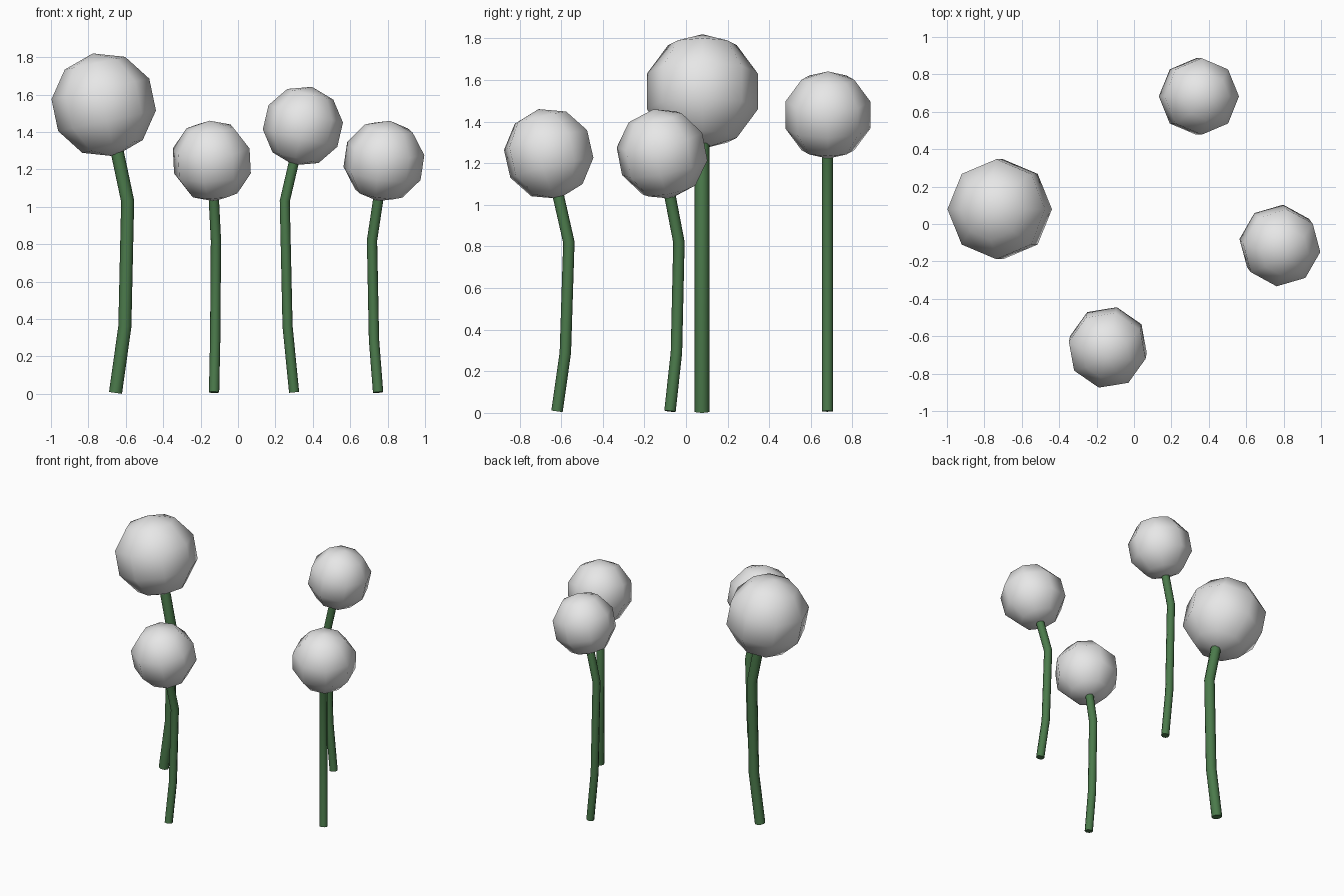
import bpy, bmesh, math
from mathutils import Vector, Matrix

if "Cube" in bpy.data.objects:
    bpy.data.objects.remove(bpy.data.objects["Cube"])


def material(name, color):
    m = bpy.data.materials.new(name)
    m.diffuse_color = (*color, 1.0)
    m.use_nodes = True
    m.node_tree.nodes["Principled BSDF"].inputs["Base Color"].default_value = m.diffuse_color
    return m


GREEN = material("stem_green", (0.07, 0.195, 0.07))
WHITE = material("fluff_white", (0.8, 0.8, 0.8))


def finish(bm, name, mat):
    bmesh.ops.recalc_face_normals(bm, faces=bm.faces[:])
    me = bpy.data.meshes.new(name)
    bm.to_mesh(me)
    bm.free()
    me.materials.append(mat)
    ob = bpy.data.objects.new(name, me)
    bpy.context.collection.objects.link(ob)
    return ob


def stem(name, path, radius, sides=8):
    """Round tube swept along a path, with flat end caps."""
    bm = bmesh.new()
    pts = [Vector(p) for p in path]
    rings = []
    for i, p in enumerate(pts):
        t = Vector((0, 0, 0))
        if i > 0:
            t += (p - pts[i - 1]).normalized()
        if i < len(pts) - 1:
            t += (pts[i + 1] - p).normalized()
        t.normalize()
        v = t.cross(Vector((1, 0, 0))).normalized()
        u = v.cross(t)
        rings.append([bm.verts.new(p + radius * (math.cos(a) * u + math.sin(a) * v))
                      for a in (2 * math.pi * k / sides for k in range(sides))])
    for lo, hi in zip(rings, rings[1:]):
        for k in range(sides):
            j = (k + 1) % sides
            bm.faces.new((lo[k], lo[j], hi[j], hi[k])).smooth = True
    bm.faces.new(rings[0])
    bm.faces.new(rings[-1])
    return finish(bm, name, GREEN)


def puff(name, center, radius, axis):
    """Low-poly ball whose pole follows the top of the stem."""
    tilt = axis.angle(Vector((0, 0, 1)))
    heading = math.atan2(axis.y, axis.x)
    rot = Matrix.Rotation(heading, 4, 'Z') @ Matrix.Rotation(tilt, 4, 'Y')
    bm = bmesh.new()
    bmesh.ops.create_uvsphere(bm, u_segments=8, v_segments=5, radius=radius,
                              matrix=Matrix.Translation(center) @ rot)
    for f in bm.faces:
        f.smooth = True
    return finish(bm, name, WHITE)


# Flowers: stem path, stem radius, ball centre, ball radius
flowers = {
    "left": ([(-0.655, 0.077, 0.005), (-0.605, 0.077, 0.36), (-0.59, 0.077, 1.03),
              (-0.647, 0.077, 1.30)], 0.035, (-0.718, 0.079, 1.545), 0.281),
    "front": ([(-0.128, -0.62, 0.008), (-0.122, -0.58, 0.29), (-0.118, -0.563, 0.82),
               (-0.131, -0.621, 1.075)], 0.0275, (-0.14, -0.66, 1.245), 0.221),
    "back": ([(0.30, 0.68, 0.008), (0.265, 0.68, 0.36), (0.25, 0.68, 1.03),
              (0.306, 0.68, 1.27)], 0.027, (0.347, 0.682, 1.432), 0.215),
    "right": ([(0.749, -0.077, 0.008), (0.727, -0.046, 0.29), (0.7165, -0.034, 0.82),
               (0.755, -0.083, 1.075)], 0.0275, (0.78, -0.115, 1.245), 0.221),
}
for name, (path, r, center, ball_r) in flowers.items():
    stem(name + "_stem", path, r)
    puff(name + "_puff", center, ball_r, Vector(path[-1]) - Vector(path[-2]))
